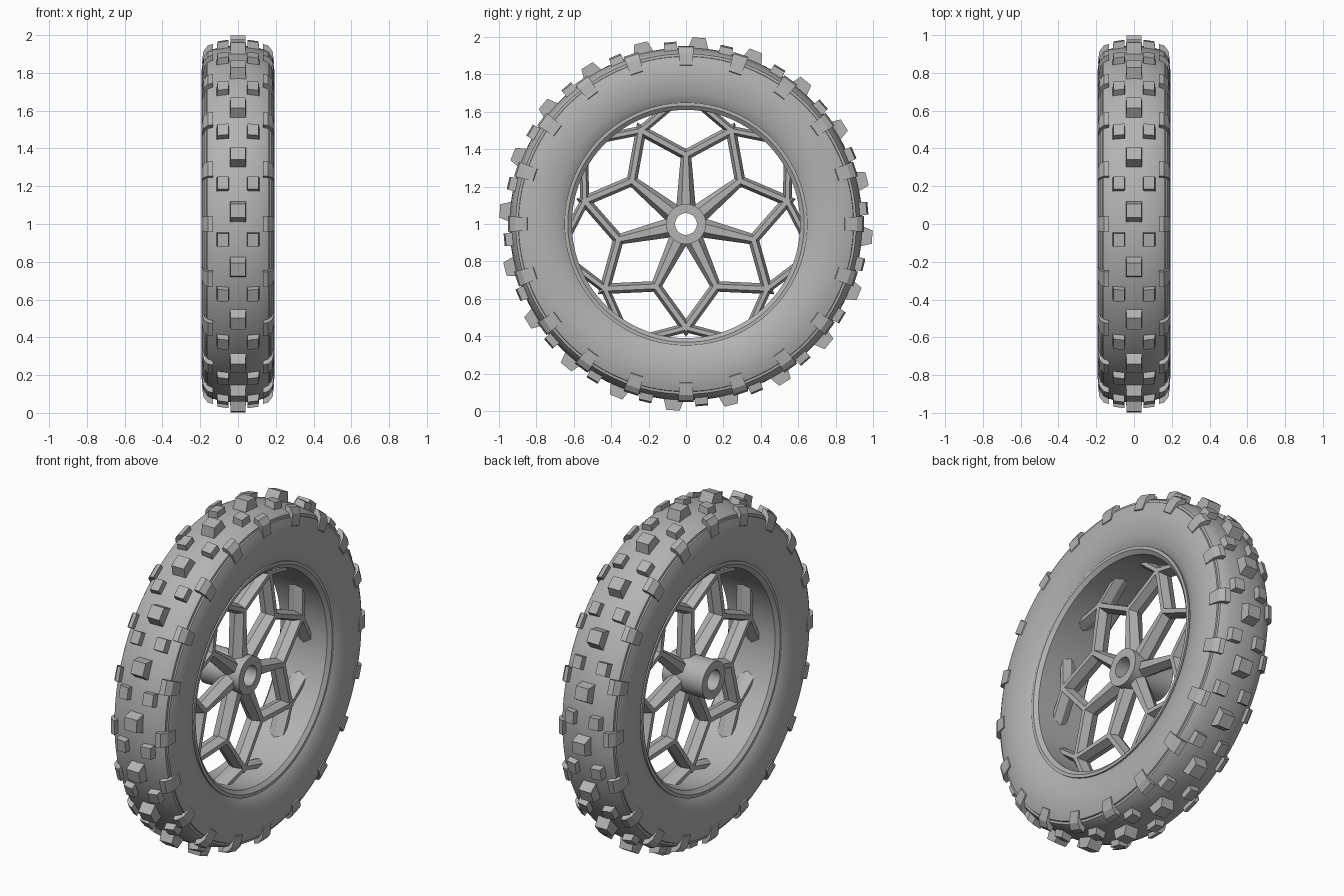
import bpy, bmesh, math
from mathutils import Vector

old = bpy.data.objects.get("Cube")
if old:
    bpy.data.objects.remove(old, do_unlink=True)

grey = bpy.data.materials.new("plain_grey")
grey.use_nodes = True
COLOUR = (0.45, 0.45, 0.45, 1)
grey.diffuse_color = COLOUR
grey.node_tree.nodes["Principled BSDF"].inputs["Base Color"].default_value = COLOUR


def polar(x, r, angle, side=0.0):
    """Point on the wheel: along the axle, out from it, and sideways."""
    c, s = math.cos(angle), math.sin(angle)
    return Vector((x, r * c - side * s, 1 + r * s + side * c))


def finish(name, bm, smooth=False):
    bmesh.ops.recalc_face_normals(bm, faces=bm.faces)
    mesh = bpy.data.meshes.new(name)
    bm.to_mesh(mesh)
    bm.free()
    mesh.materials.append(grey)
    obj = bpy.data.objects.new(name, mesh)
    bpy.context.collection.objects.link(obj)
    if smooth:
        bpy.ops.object.select_all(action='DESELECT')
        obj.select_set(True)
        bpy.context.view_layer.objects.active = obj
        bpy.ops.object.shade_smooth_by_angle(angle=math.radians(32))
    return obj


def skin(bm, loops, closed):
    """Join matching cross-sections; cap the ends of an open run."""
    rings = [[bm.verts.new(p) for p in loop] for loop in loops]
    n = len(rings[0])
    pairs = list(zip(rings, rings[1:]))
    if closed:
        pairs.append((rings[-1], rings[0]))
    for a, b in pairs:
        for i in range(n):
            j = (i + 1) % n
            bm.faces.new((a[i], a[j], b[j], b[i]))
    if not closed:
        bm.faces.new(rings[0])
        bm.faces.new(rings[-1])


def lathe(name, profile, steps=120):
    bm = bmesh.new()
    skin(bm, [[polar(x, r, math.tau * k / steps) for x, r in profile]
              for k in range(steps)], True)
    return finish(name, bm, True)


def mirrored(half):
    """Complete a half profile with its reflection across the wheel plane."""
    return half + [(-x, r) for x, r in reversed(half) if x > 0]


# Tyre and rim
lathe("tyre", mirrored([
    (0.155, 0.645), (0.166, 0.66), (0.181, 0.70), (0.19, 0.75), (0.193, 0.79),
    (0.19, 0.83), (0.182, 0.87), (0.174, 0.895), (0.166, 0.897), (0.164, 0.91),
    (0.14, 0.923), (0.10, 0.934), (0.05, 0.941), (0, 0.943)]))
lathe("rim", mirrored([(0.15, 0.61), (0.168, 0.632), (0.168, 0.65)]))

# Hub with open bore, longer on one side
lathe("hub", [(0.08, 0.058), (0.08, 0.107), (-0.18, 0.107), (-0.18, 0.058)], 48)


# Tread knobs: a section across the tyre, widest at its foot
def knob_row(name, section, phase, foot, top, low, high):
    bm = bmesh.new()
    for k in range(20):
        a = math.radians(phase + 18 * k)
        ends = []
        for sign in (-1, 1):
            ends.append([polar(x, r, a, sign * (foot + (top - foot) * (r - low) / (high - low)))
                         for x, r in section])
        skin(bm, ends, False)
    finish(name, bm)


knob_row("centre_knobs", [(-0.042, 0.92), (-0.04, 0.998), (0.04, 0.998), (0.042, 0.92)],
         14, 0.06, 0.036, 0.92, 0.998)
for side, word in ((1, "left"), (-1, "right")):
    middle = [(0.048, 0.91), (0.05, 0.976), (0.108, 0.968), (0.115, 0.91)]
    shoulder = [(0.13, 0.89), (0.132, 0.953), (0.16, 0.945), (0.183, 0.915),
                (0.192, 0.85), (0.175, 0.84)]
    knob_row(word + "_middle_knobs", [(side * x, r) for x, r in middle],
             5, 0.038, 0.034, 0.91, 0.976)
    knob_row(word + "_shoulder_knobs", [(side * x, r) for x, r in shoulder],
             0, 0.034, 0.042, 0.84, 0.953)

# Spoke pattern: seven spokes, a mitred star ring and short ties to the rim
COUNT = 7
STEP = math.tau / COUNT
JOINT, TIP = 0.37, 0.555
SECTION = [(0.045, 0.45), (0, 1), (-0.045, 0.45), (-0.045, -0.45), (0, -1), (0.045, -0.45)]


def bar(bm, start, end, w0, w1):
    along = (end - start).normalized()
    across = Vector((1, 0, 0)).cross(along)
    skin(bm, [[p + Vector((x, 0, 0)) + across * w * u for x, u in SECTION]
              for p, w in ((start, w0), (end, w1))], False)


star, spokes, ties = bmesh.new(), bmesh.new(), bmesh.new()
edge = polar(0, TIP, STEP / 2) - polar(0, JOINT, 0)
loops = []
for k in range(COUNT):
    a = math.pi / 2 + k * STEP
    for r, angle, lean in ((JOINT, a, 0), (TIP, a + STEP / 2, STEP / 2)):
        # Mitre width depends on how the arm meets the radial line
        radial = Vector((0, math.cos(lean), math.sin(lean)))
        mitre = 0.028 / math.sin(edge.angle(radial))
        loops.append([polar(x, r + u * mitre, angle) for x, u in SECTION])
    bar(spokes, polar(0, 0.09, a), polar(0, JOINT + 0.005, a), 0.052, 0.027)
    for sign in (-1, 1):
        mid = a + STEP / 2
        bar(ties, polar(0, TIP, mid), polar(0, 0.63, mid + sign * math.radians(17)), 0.024, 0.024)
skin(star, loops, True)
finish("star_ring", star)
finish("spokes", spokes)
finish("rim_ties", ties)
